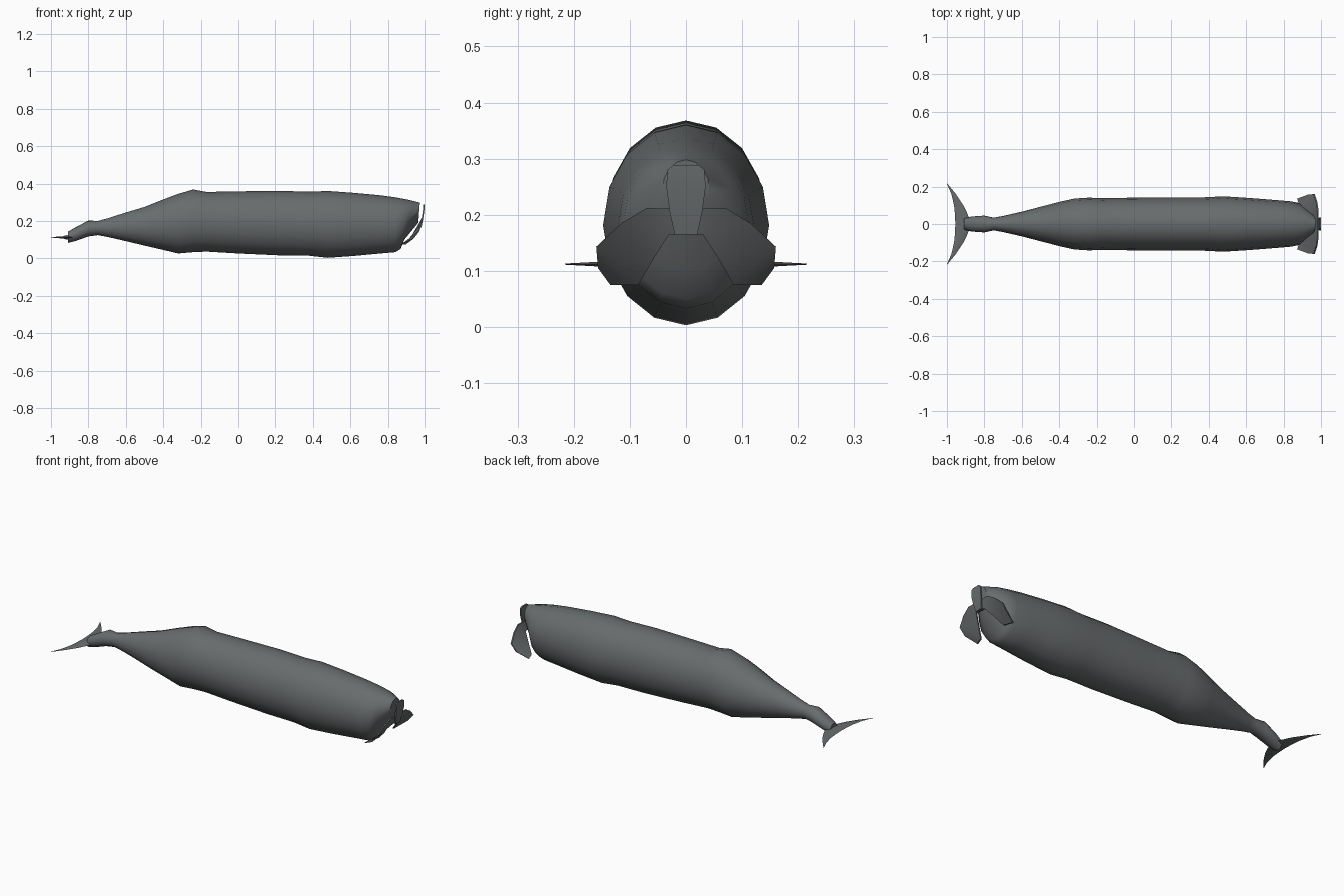
import bpy, bmesh, math

cube = bpy.data.objects.get("Cube")
if cube:
    bpy.data.objects.remove(cube, do_unlink=True)

grey = bpy.data.materials.new("slate_grey")
grey.use_nodes = True
colour = (0.14, 0.15, 0.153, 1)
grey.diffuse_color = colour
grey.node_tree.nodes["Principled BSDF"].inputs["Base Color"].default_value = colour


def loft(name, loops, angle=35):
    """Skin a list of equal-length point loops and cap both ends."""
    bm = bmesh.new()
    rings = [[bm.verts.new(p) for p in loop] for loop in loops]
    n = len(rings[0])
    for a, b in zip(rings, rings[1:]):
        for i in range(n):
            j = (i + 1) % n
            bm.faces.new((a[i], a[j], b[j], b[i]))
    bm.faces.new(rings[0])
    bm.faces.new(rings[-1])
    bmesh.ops.recalc_face_normals(bm, faces=bm.faces)
    mesh = bpy.data.meshes.new(name)
    bm.to_mesh(mesh)
    bm.free()
    mesh.materials.append(grey)
    obj = bpy.data.objects.new(name, mesh)
    bpy.context.collection.objects.link(obj)
    bpy.ops.object.select_all(action='DESELECT')
    obj.select_set(True)
    bpy.context.view_layer.objects.active = obj
    bpy.ops.object.shade_smooth_by_angle(angle=math.radians(angle))
    return obj


def oval(x_top, x_low, top, low, half, sides=16):
    """Elliptical section, leaning from x_top down to x_low."""
    pts = []
    for i in range(sides):
        a = 2 * math.pi * i / sides
        t = (1 + math.cos(a)) / 2
        pts.append((x_low + (x_top - x_low) * t, half * math.sin(a), low + (top - low) * t))
    return pts


# Body: x, top, bottom, half width from tail stock to head
stations = [
    (-0.91, .142, .082, .030), (-0.87, .165, .092, .040), (-0.80, .202, .117, .045),
    (-0.75, .200, .124, .034), (-0.70, .213, .115, .043), (-0.60, .245, .092, .066),
    (-0.50, .275, .068, .092), (-0.40, .315, .045, .118), (-0.32, .345, .026, .136),
    (-0.24, .368, .033, .141), (-0.17, .355, .036, .138), (0.00, .358, .026, .141),
    (0.22, .361, .016, .143), (0.38, .356, .014, .143), (0.48, .360, .003, .148),
    (0.62, .350, .013, .139), (0.76, .337, .026, .128), (0.84, .326, .033, .121),
]
body = [oval(x, x, t, b, w) for x, t, b, w in stations]
# Slanted nose
body += [oval(.900, .868, .315, .050, .112), oval(.930, .888, .308, .100, .088),
         oval(.970, .962, .298, .190, .042)]
loft("body", body, 50)

# Tail flukes: y, leading x, trailing x, half thickness
span = [(0, -.875, -.955, .012), (.05, -.888, -.957, .009), (.10, -.912, -.962, .006),
        (.16, -.952, -.976, .004), (.216, -.998, -1, .001)]
span = [(-y, a, b, h) for y, a, b, h in span[:0:-1]] + span
loft("tail_flukes", [[(a, y, .112), ((a + b) / 2, y, .112 + h), (b, y, .112),
                      ((a + b) / 2, y, .112 - h)] for y, a, b, h in span])


def blade(name, pairs, thick=.007):
    """Thin blade from pairs of edge points."""
    loft(name, [[p, q, (q[0] + thick, q[1], q[2]), (p[0] + thick, p[1], p[2])]
                for p, q in pairs])


# Twisted lower blades on the nose
edges = [((.980, 0, .210), (.965, 0, .165)), ((.980, .070, .212), (.965, .030, .165)),
         ((.974, .115, .185), (.925, .060, .118)), ((.960, .160, .143), (.890, .085, .075)),
         ((.930, .157, .105), (.872, .135, .075))]
for side, sign in (("left", 1), ("right", -1)):
    blade("nose_blade_" + side, [[(x, sign * y, z) for x, y, z in pair] for pair in edges])

# Upright blade
rows = [(.975, .020, .165), (.983, .029, .205), (.990, .035, .250),
        (.992, .033, .280), (.992, .022, .289)]
blade("nose_blade_upper", [[(x, w, z), (x, -w, z)] for x, w, z in rows], .008)
